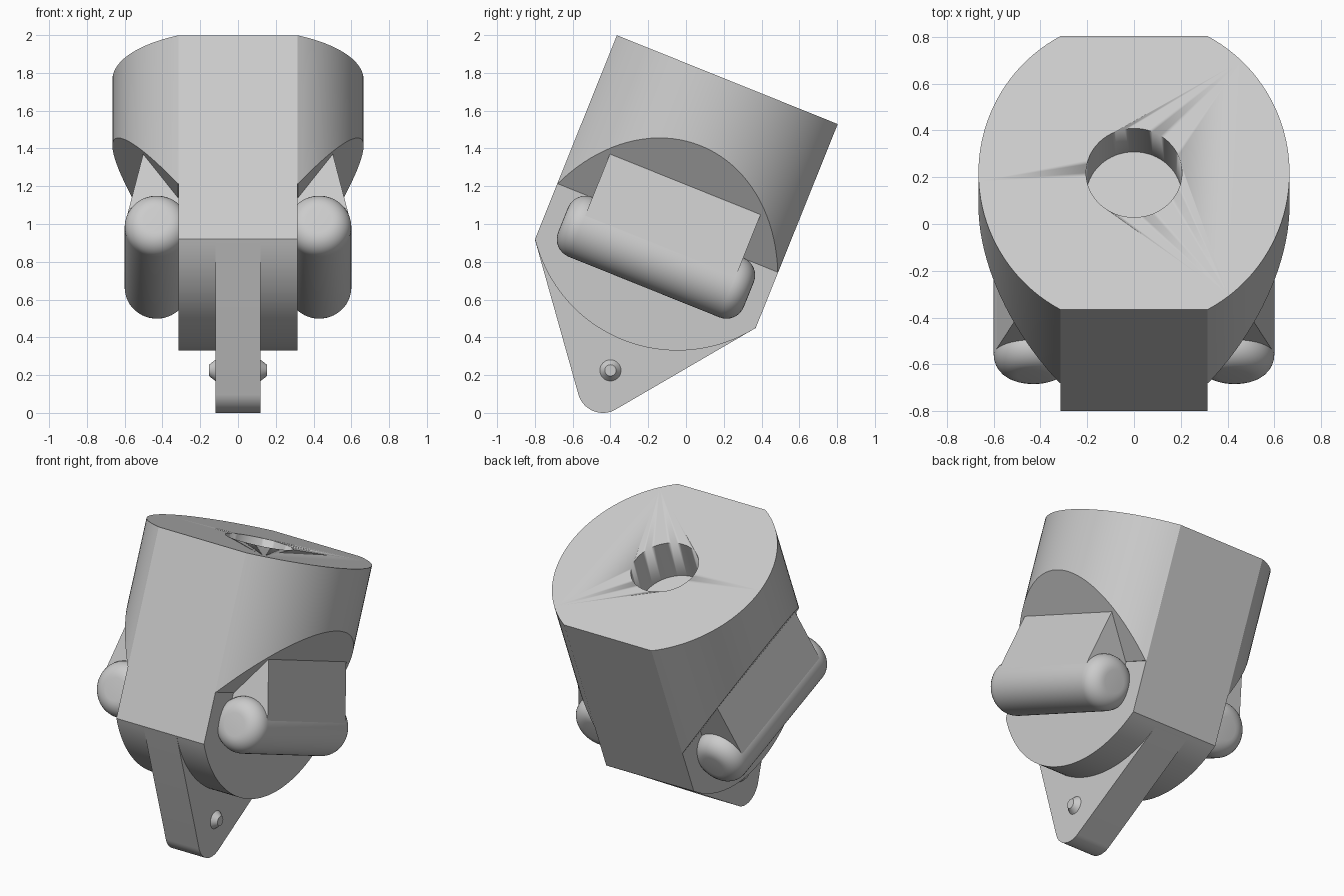
import bpy
import bmesh
from math import sin, cos, pi, radians
from mathutils import Matrix, Vector

cube = bpy.data.objects.get("Cube")
if cube:
    bpy.data.objects.remove(cube, do_unlink=True)

grey = bpy.data.materials.new("plain grey")
grey.use_nodes = True
COLOUR = (0.6, 0.6, 0.6, 1)
grey.diffuse_color = COLOUR
for node in grey.node_tree.nodes:
    if node.type == 'BSDF_PRINCIPLED':
        node.inputs["Base Color"].default_value = COLOUR

# The housing leans back; its parts share this tilted frame
TILT = Matrix.Translation((0, -0.215, 0.685)) @ Matrix.Rotation(radians(-21.9), 4, 'X')
HALF_W, HALF_D = 0.315, 0.63
SHOULDER, TOP = 0.317, 1.163


def arc(cx, cy, rx, ry, a0, a1, n):
    """Points on an elliptic arc, angles in radians."""
    angles = [a0 + (a1 - a0) * i / n for i in range(n + 1)]
    return [(cx + rx * cos(a), cy + ry * sin(a)) for a in angles]


def circle(cx, cy, r, n=64):
    return arc(cx, cy, r, r, 0, 2 * pi, n)[:-1]


def prism(outline, lo, hi, axis, end_scale=1.0):
    """Extrude an outline along an axis, optionally shrinking the far end."""
    bm = bmesh.new()
    count = len(outline)
    mid = [sum(p[k] for p in outline) / count for k in (0, 1)]
    rings = []
    for t, s in ((lo, 1.0), (hi, end_scale)):
        ring = []
        for p in outline:
            a, b = (mid[k] + (p[k] - mid[k]) * s for k in (0, 1))
            co = {'X': (t, a, b), 'Y': (a, t, b), 'Z': (a, b, t)}[axis]
            ring.append(bm.verts.new(co))
        rings.append(ring)
        bm.faces.new(ring)
    for i in range(count):
        j = (i + 1) % count
        bm.faces.new((rings[0][i], rings[0][j], rings[1][j], rings[1][i]))
    bmesh.ops.recalc_face_normals(bm, faces=bm.faces)
    return bm


def finish(bm, name, matrix=Matrix()):
    bmesh.ops.recalc_face_normals(bm, faces=bm.faces)
    mesh = bpy.data.meshes.new(name)
    bm.to_mesh(mesh)
    bm.free()
    mesh.materials.append(grey)
    mesh.shade_smooth()
    mesh.set_sharp_from_angle(angle=radians(30))
    obj = bpy.data.objects.new(name, mesh)
    bpy.context.collection.objects.link(obj)
    obj.matrix_world = matrix
    return obj


# Upper housing: oval drum with flat front and back, sloped under each side
side = arc(0, 0, 0.665, 0.715, radians(-61.8), radians(61.8), 40)
side = [(x, max(-HALF_D, min(HALF_D, y))) for x, y in side]
bm = prism(side + [(-x, -y) for x, y in side], SHOULDER, TOP, 'Z')
for s in (1, -1):
    cut = bmesh.ops.bisect_plane(
        bm, geom=bm.verts[:] + bm.edges[:] + bm.faces[:],
        plane_co=Vector((s * (HALF_W + 0.003), 0, SHOULDER)),
        plane_no=Vector((s * 0.473, 0, -0.35)), clear_outer=True)
    rim = [e for e in bm.edges if e.is_boundary]
    bmesh.ops.holes_fill(bm, edges=rim, sides=0)
housing = finish(bm, "upper_housing", TILT)

# Round socket sunk into the top
cutter = finish(prism(circle(0, 0, 0.205), TOP - 0.27, TOP + 0.2, 'Z'), "socket_cutter", TILT)
cutter.hide_render = True
cutter.hide_set(True)
cutter.display_type = 'WIRE'
socket = housing.modifiers.new("socket", 'BOOLEAN')
socket.operation = 'DIFFERENCE'
socket.solver = 'EXACT'
socket.object = cutter

# Lower housing: narrow slab with a rounded belly
belly = arc(0, 0.455, 0.777, 0.777, radians(215.85), radians(324.15), 48)
outline = [(-HALF_D, SHOULDER)] + belly + [(HALF_D, SHOULDER)]
finish(prism(outline, -HALF_W, HALF_W, 'X'), "lower_housing", TILT)

for s, label in ((1, "left"), (-1, "right")):
    # Side barrel with rounded ends
    bm = prism(circle(s * 0.43, 0.15, 0.17), -0.53, 0.53, 'Y')
    rims = [e for e in bm.edges if e.calc_face_angle(0) > 1]
    bmesh.ops.bevel(bm, geom=rims, offset=0.1, segments=8, profile=0.5,
                    affect='EDGES', clamp_overlap=True)
    finish(bm, label + "_barrel", TILT)

    # Wedge joining the barrel to the sloped shoulder
    wedge = [(0.3, 0.15), (0.598, 0.17), (0.5, 0.575), (0.31, SHOULDER)]
    finish(prism([(s * x, z) for x, z in wedge], -0.43, 0.43, 'Y'),
           label + "_wedge", TILT)

    # Small tapered pin head on the tang
    finish(prism(circle(-0.40, 0.225, 0.06, 32), s * 0.115, s * 0.153, 'X', 0.5),
           label + "_pin_head")

# Tang: thin plate under the belly with a rounded tip
tip = arc(-0.44, 0.135, 0.135, 0.135, radians(196), radians(300.5), 20)
finish(prism([(-0.80, 0.918)] + tip + [(0.37, 0.45)], -0.12, 0.12, 'X'), "tang")
